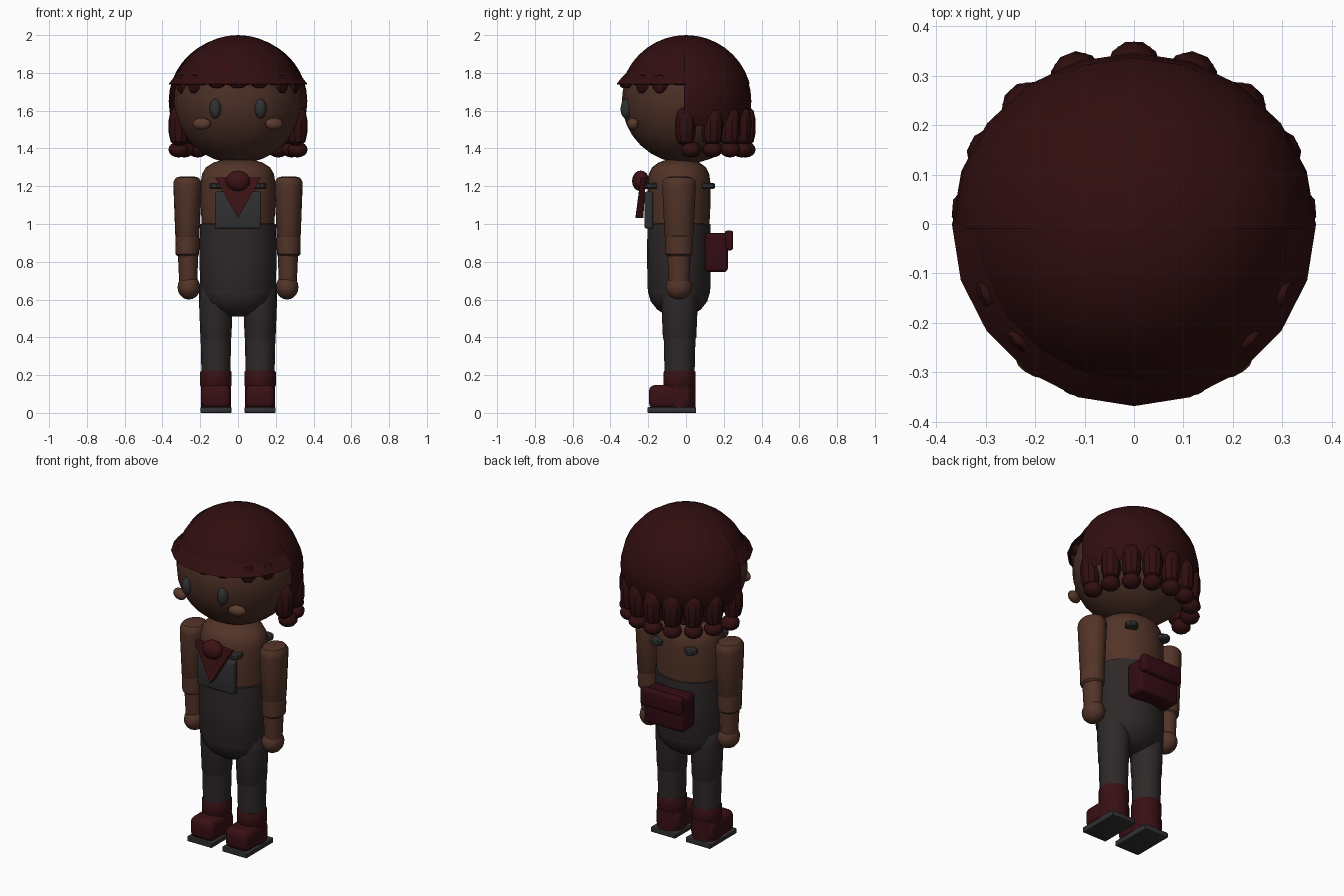
import bpy, bmesh, math
from mathutils import Vector, Matrix

if "Cube" in bpy.data.objects:
    bpy.data.objects.remove(bpy.data.objects["Cube"])


def material(name, col):
    m = bpy.data.materials.new(name)
    m.diffuse_color = (*col, 1)
    m.use_nodes = True
    m.node_tree.nodes["Principled BSDF"].inputs["Base Color"].default_value = m.diffuse_color
    return m


SKIN = material("skin", (0.085, 0.034, 0.021))
FACE = material("face_skin", (0.072, 0.029, 0.019))
BLUSH = material("blush", (0.105, 0.044, 0.028))
HAIR = material("hair_red", (0.031, 0.0045, 0.005))
CLOTH = material("trouser_cloth", (0.028, 0.021, 0.022))
GREY = material("dark_grey", (0.030, 0.030, 0.032))
BOOT = material("boot_red", (0.040, 0.005, 0.007))
SCARF = material("scarf_red", (0.048, 0.006, 0.007))
BAG = material("bag_red", (0.034, 0.0035, 0.007))

BODY_Y = -0.037


def finish(bm, name, mat, smooth=True):
    bmesh.ops.recalc_face_normals(bm, faces=bm.faces)
    me = bpy.data.meshes.new(name)
    bm.to_mesh(me)
    bm.free()
    me.materials.append(mat)
    ob = bpy.data.objects.new(name, me)
    bpy.context.collection.objects.link(ob)
    if smooth:
        bpy.ops.object.select_all(action='DESELECT')
        ob.select_set(True)
        bpy.context.view_layer.objects.active = ob
        bpy.ops.object.shade_smooth_by_angle(angle=math.radians(35))
    return ob


def cut(bm, co, no):
    """Keep the side of the plane the normal points to."""
    geom = bm.verts[:] + bm.edges[:] + bm.faces[:]
    bmesh.ops.bisect_plane(bm, geom=geom, plane_co=co, plane_no=no, clear_inner=True)


def ball(name, mat, loc, size, seg=16, rings=10, turn=0, cuts=()):
    bm = bmesh.new()
    bmesh.ops.create_uvsphere(bm, u_segments=seg, v_segments=rings, radius=1)
    m = Matrix.Translation(loc) @ Matrix.Rotation(turn, 4, 'Z') @ Matrix.Diagonal((*size, 1))
    bm.transform(m)
    for co, no in cuts:
        cut(bm, co, no)
    return finish(bm, name, mat)


def lathe(name, mat, profile, x=0, y=0, depth=1, seg=20, turn=0, cuts=()):
    """Stack of rings from (radius, z) pairs; depth squashes along y."""
    bm = bmesh.new()
    rings = []
    for r, z in profile:
        rings.append([bm.verts.new((x + r * math.cos(turn + math.tau * i / seg),
                                    y + r * depth * math.sin(turn + math.tau * i / seg), z))
                      for i in range(seg)])
    for a, b in zip(rings, rings[1:]):
        for i in range(seg):
            j = (i + 1) % seg
            bm.faces.new((a[i], a[j], b[j], b[i]))
    if not cuts:
        bm.faces.new(rings[0])
        bm.faces.new(rings[-1])
    for co, no in cuts:
        cut(bm, co, no)
    return finish(bm, name, mat)


def box(name, mat, lo, hi, bevel=0.0):
    lo, hi = Vector(lo), Vector(hi)
    bm = bmesh.new()
    bmesh.ops.create_cube(bm, size=1)
    bm.transform(Matrix.Translation((lo + hi) / 2) @ Matrix.Diagonal((*(hi - lo), 1)))
    if bevel:
        bmesh.ops.bevel(bm, geom=bm.edges[:], offset=bevel, segments=3,
                        profile=0.5, affect='EDGES')
    return finish(bm, name, mat)


# head and face
ball("head", FACE, (0, 0, 1.65), (0.34, 0.34, 0.33), 24, 16)
for side, tag in ((-1, "left"), (1, "right")):
    ball(f"eye_{tag}", GREY, (side * 0.12, -0.318, 1.61), (0.031, 0.028, 0.052), 16, 10, side * 0.35)
    ball(f"cheek_{tag}", BLUSH, (side * 0.192, -0.282, 1.53), (0.05, 0.028, 0.032), 14, 8, side * 0.35)

# hair: dome, flared front rim, back shell
ball("hair_dome", HAIR, (0, 0, 1.65), (0.35, 0.35, 0.35), 20, 20,
     cuts=[((0, 0, 1.74), (0, 0, 1))])
lathe("hair_front_rim", HAIR,
      [(0.317, 1.80), (0.345, 1.77), (0.368, 1.74), (0.325, 1.737)],
      cuts=[((0, 0, 0), (0, -1, 0))])
ball("hair_back_shell", HAIR, (0, 0, 1.65), (0.367, 0.346, 0.346), 20, 20,
     cuts=[((0, -0.01, 0), (0, 1, 0)), ((0, 0, 1.52), (0, 0, 1))])

# fringe tufts below the rim
for a in (-65, -45, -20, 0, 20, 45, 65):
    t = math.radians(a)
    drop = 0.052 if abs(a) > 30 else 0.022
    ball("fringe_tuft", HAIR, (0.327 * math.sin(t), -0.327 * math.cos(t), 1.74),
         (0.045, 0.025, drop), 8, 6, t)

# back locks with a curl at each end
for i in range(9):
    t = math.radians(5 + 21.25 * i)
    c, s = math.cos(t), math.sin(t)
    lathe("hair_lock", HAIR,
          [(0.018, 1.625), (0.045, 1.60), (0.056, 1.55), (0.055, 1.48), (0.045, 1.435), (0.02, 1.415)],
          0.313 * c, 0.313 * s - (0.03 if i in (0, 8) else 0), seg=10, turn=t)
    ball("hair_curl", HAIR, (0.316 * c, 0.316 * s, 1.394), (0.055, 0.055, 0.042), 10, 8, t)

# torso and overalls
lathe("chest", SKIN, [(0.19, 0.96), (0.198, 1.10), (0.198, 1.22), (0.19, 1.265), (0.17, 1.30),
                      (0.13, 1.325), (0.08, 1.34)], 0, BODY_Y, 0.84, 20)
lathe("overalls_body", CLOTH, [(0.15, 0.61), (0.19, 0.635), (0.201, 0.66), (0.204, 0.85), (0.201, 1.0),
                               (0.185, 1.003)], 0, BODY_Y, 0.83, 20)
lathe("hips", CLOTH, [(0.05, 0.51), (0.09, 0.52), (0.14, 0.548), (0.18, 0.59), (0.198, 0.64),
                      (0.198, 0.68)], 0, BODY_Y, 0.83, 20)
box("bib", GREY, (-0.123, -0.22, 0.975), (0.123, -0.175, 1.172), 0.012)

# strap ends
for side in (-1, 1):
    for y, tag in ((-0.18, "front"), (0.115, "back")):
        lathe(f"strap_end_{tag}", GREY, [(0.03, 1.185), (0.038, 1.192), (0.038, 1.212), (0.03, 1.218)],
              side * 0.113, y, seg=8)

# scarf: tapered triangle and knot
bm = bmesh.new()
front = [bm.verts.new(p) for p in ((-0.122, -0.24, 1.247), (0.122, -0.24, 1.247), (0, -0.268, 1.033))]
back = [bm.verts.new(p) for p in ((-0.122, -0.212, 1.247), (0.122, -0.212, 1.247), (0, -0.226, 1.033))]
bm.faces.new(front)
bm.faces.new(back)
for i in range(3):
    j = (i + 1) % 3
    bm.faces.new((front[i], front[j], back[j], back[i]))
finish(bm, "scarf", SCARF, smooth=False)
ball("scarf_knot", SCARF, (0, -0.24, 1.228), (0.066, 0.046, 0.055), 14, 8)

# back pouch with flap
box("pouch", BAG, (-0.135, 0.10, 0.745), (0.135, 0.222, 0.952), 0.022)
box("pouch_flap", BAG, (-0.137, 0.205, 0.86), (0.137, 0.25, 0.966), 0.015)

# limbs and boots, one set per side
for side, tag in ((-1, "left"), (1, "right")):
    x = side * 0.268
    lathe(f"upper_arm_{tag}", SKIN, [(0.06, 0.93), (0.064, 0.94), (0.074, 1.20), (0.073, 1.225),
                                     (0.06, 1.245), (0.035, 1.252)], x, BODY_Y, 1.2, 16)
    lathe(f"sleeve_cuff_{tag}", SKIN, [(0.052, 0.83), (0.062, 0.84), (0.064, 0.89), (0.063, 0.935),
                                       (0.054, 0.945)], x, BODY_Y, 1.15, 16)
    lathe(f"forearm_{tag}", SKIN, [(0.047, 0.68), (0.055, 0.86)], side * 0.264, BODY_Y, 1.15, 16)
    ball(f"hand_{tag}", SKIN, (side * 0.26, BODY_Y, 0.665), (0.06, 0.07, 0.065), 16, 10)
    x = side * 0.117
    lathe(f"thigh_{tag}", CLOTH, [(0.078, 0.39), (0.082, 0.40), (0.09, 0.60), (0.09, 0.67), (0.08, 0.685)],
          x, -0.034, 1.08, 16)
    lathe(f"shin_{tag}", CLOTH, [(0.076, 0.19), (0.081, 0.40)], x, -0.034, 1.04, 16)
    lathe(f"boot_shaft_{tag}", BOOT, [(0.08, 0.02), (0.08, 0.205)], x, -0.034, 1.04, 16)
    lathe(f"boot_cuff_{tag}", BOOT, [(0.08, 0.14), (0.083, 0.145), (0.083, 0.215), (0.079, 0.222)],
          x, -0.034, 1.02, 16)
    box(f"boot_toe_{tag}", BOOT, (x - 0.078, -0.197, 0.02), (x + 0.078, 0.03, 0.148), 0.035)
    box(f"sole_{tag}", GREY, (x - 0.082, -0.203, 0.0), (x + 0.082, 0.054, 0.03), 0.004)
